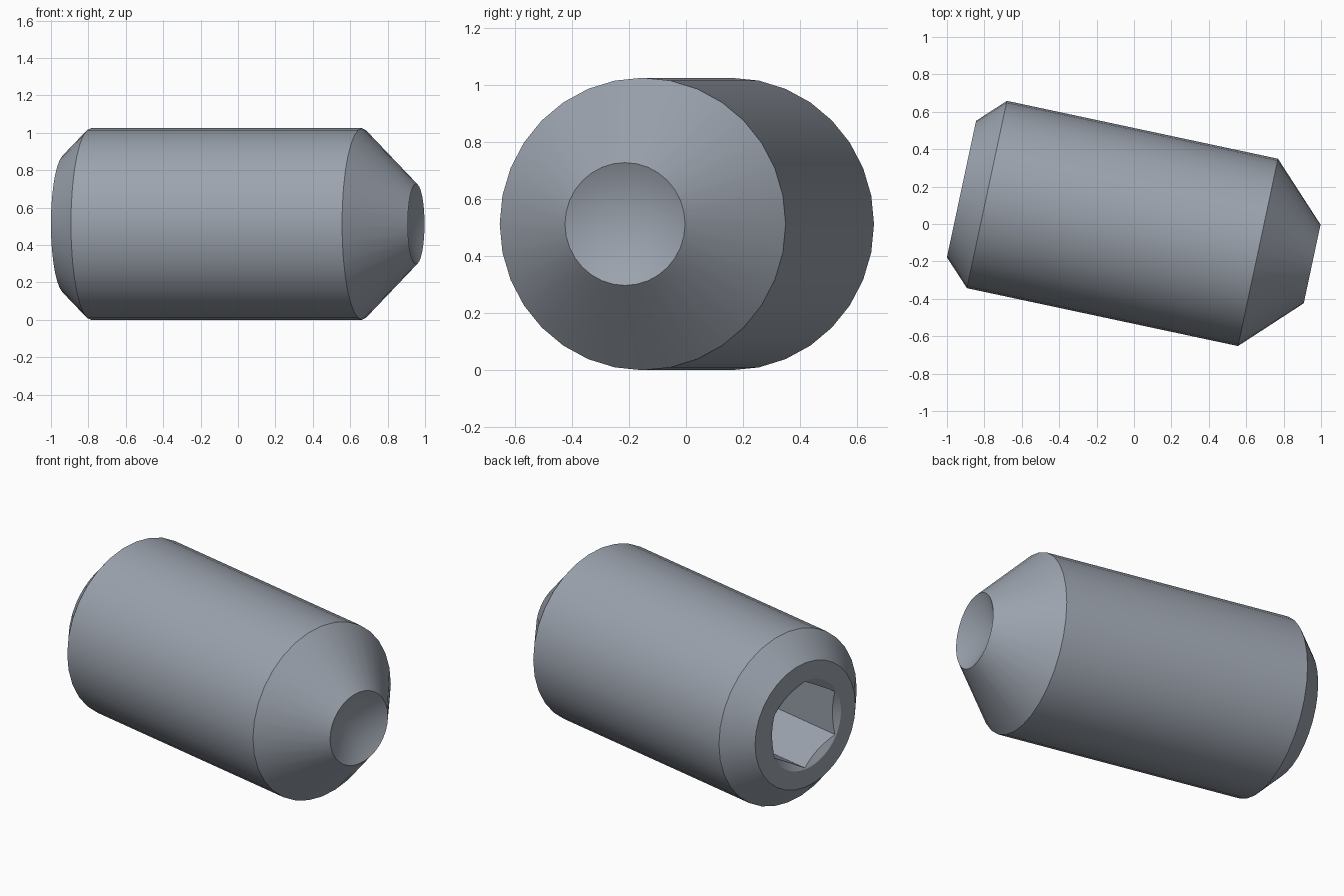
import bpy, bmesh, math
from mathutils import Matrix, Vector

cube = bpy.data.objects.get("Cube")
if cube:
    bpy.data.objects.remove(cube, do_unlink=True)

steel = bpy.data.materials.new("blue_grey_steel")
steel.use_nodes = True
colour = (0.33, 0.365, 0.42, 1.0)
steel.diffuse_color = colour
steel.node_tree.nodes["Principled BSDF"].inputs["Base Color"].default_value = colour


def lathe(name, profile, sides, turn=0.0):
    """Closed solid of revolution about z from (radius, z) pairs, bottom to top."""
    bm = bmesh.new()
    rings = []
    for r, z in profile:
        if r == 0:
            rings.append([bm.verts.new((0, 0, z))] * sides)
            continue
        angles = [turn + math.tau * i / sides for i in range(sides)]
        rings.append([bm.verts.new((r * math.cos(a), r * math.sin(a), z)) for a in angles])
    for low, high in zip(rings, rings[1:]):
        for i in range(sides):
            j = (i + 1) % sides
            corners = dict.fromkeys((low[i], low[j], high[j], high[i]))
            bm.faces.new(list(corners))
    for ring in (rings[0], rings[-1]):
        if ring[0] is not ring[1]:
            bm.faces.new(ring)
    bmesh.ops.recalc_face_normals(bm, faces=bm.faces)
    mesh = bpy.data.meshes.new(name)
    bm.to_mesh(mesh)
    bm.free()
    mesh.materials.append(steel)
    obj = bpy.data.objects.new(name, mesh)
    bpy.context.collection.objects.link(obj)
    return obj


# Body: chamfered socket end, barrel, tapered point with a conical cup
back, tip, radius = -0.941, 0.976, 0.512
body = lathe("screw_body", [(0.373, back), (radius, -0.802), (radius, 0.68),
                            (0.215, tip), (0, tip - 0.11)], 32)

# Cutters: hexagonal socket and its shallow countersink
flat = 0.224
mouth, slope = 0.2655, math.tan(math.radians(30))
lift = 0.05
socket = lathe("socket_cutter", [(flat / math.cos(math.pi / 6), back - lift),
                                 (flat / math.cos(math.pi / 6), back + 0.8)],
               6, math.pi / 6)
countersink = lathe("countersink_cutter", [(mouth + lift / slope, back - lift),
                                           (0, back + mouth * slope)], 48)

bpy.context.view_layer.objects.active = body
body.select_set(True)
for cutter in (socket, countersink):
    cutter.hide_render = True
    cut = body.modifiers.new(cutter.name, 'BOOLEAN')
    cut.operation = 'DIFFERENCE'
    cut.solver = 'EXACT'
    cut.object = cutter
    bpy.ops.object.modifier_apply(modifier=cut.name)
    bpy.data.objects.remove(cutter, do_unlink=True)

# Lay the screw down, turned slightly about the vertical
a = math.radians(-12.05)
axis = Vector((math.cos(a), math.sin(a), 0))
side = Vector((-math.sin(a), math.cos(a), 0))
up = Vector((0, 0, 1))
pose = Matrix((side, up, axis)).transposed().to_4x4()
pose.translation = side * -0.01 + up * radius
body.data.transform(pose)

bpy.ops.object.shade_smooth_by_angle(angle=math.radians(25))
